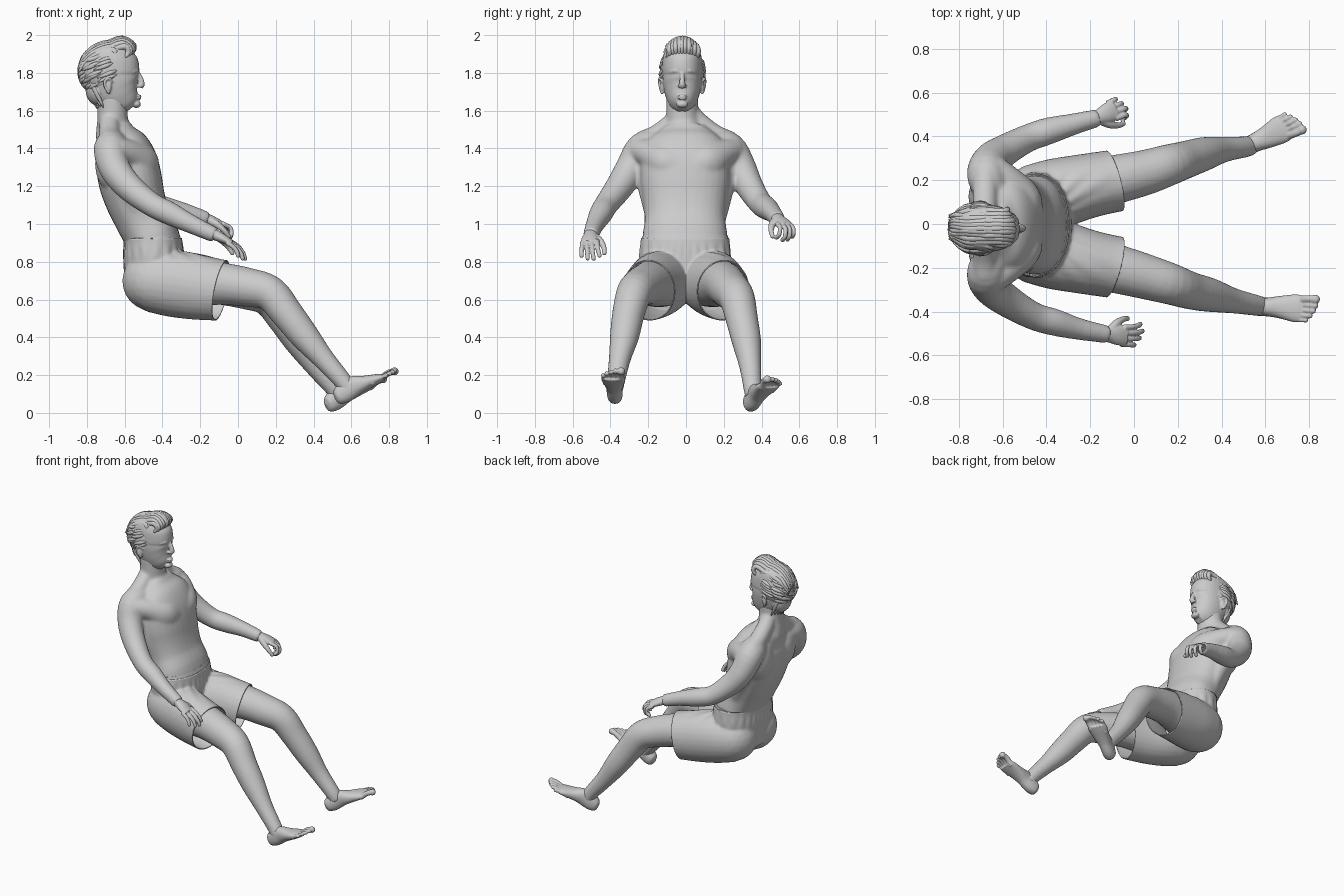
import bpy, bmesh, math, random
from mathutils import Vector, Matrix

random.seed(4)
X, Z = Vector((1, 0, 0)), Vector((0, 0, 1))


def tube(bm, stations, ref=Z, n=20, power=2.0, steps=4):
    """Loft rings through (x, y, z, side radius, up radius), splined."""
    s = [Vector(p if len(p) == 5 else (*p, p[3])) for p in stations]
    s = [s[0] * 2 - s[1]] + s + [s[-1] * 2 - s[-2]]
    pts = []
    for i in range(1, len(s) - 2):
        a, b, c, d = s[i - 1:i + 3]
        for k in range(steps):
            t = k / steps
            pts.append((b * 2 + (c - a) * t + (a * 2 - b * 5 + c * 4 - d) * t**2
                        + (b * 3 - a - c * 3 + d) * t**3) / 2)
    pts.append(s[-2])
    rings = []
    for i, p in enumerate(pts):
        q0, q1 = pts[max(i - 1, 0)], pts[min(i + 1, len(pts) - 1)]
        tan = Vector((q1 - q0)[:3]).normalized()
        side = ref.cross(tan).normalized()
        up = tan.cross(side)
        ring = []
        for k in range(n):
            a = math.tau * k / n
            u, v = (math.copysign(abs(f)**(2 / power), f) for f in (math.cos(a), math.sin(a)))
            ring.append(bm.verts.new(Vector(p[:3]) + side * u * p[3] + up * v * p[4]))
        rings.append(ring)
    for r, q in zip(rings, rings[1:]):
        for k in range(n):
            bm.faces.new((r[k], r[(k + 1) % n], q[(k + 1) % n], q[k]))
    bm.faces.new(rings[0][::-1])
    bm.faces.new(rings[-1])


def ball(bm, c, r):
    r = r if isinstance(r, tuple) else (r, r, r)
    bmesh.ops.create_icosphere(bm, subdivisions=3, radius=1,
                               matrix=Matrix.Translation(c) @ Matrix.Diagonal((*r, 1)))


def finish(bm, name, voxel=0, smooth=0):
    bmesh.ops.recalc_face_normals(bm, faces=bm.faces)
    me = bpy.data.meshes.new(name)
    bm.to_mesh(me)
    bm.free()
    ob = bpy.data.objects.new(name, me)
    bpy.context.collection.objects.link(ob)
    bpy.context.view_layer.objects.active = ob
    if voxel:
        m = ob.modifiers.new("blend", 'REMESH')
        m.mode, m.voxel_size = 'VOXEL', voxel
        bpy.ops.object.modifier_apply(modifier=m.name)
    if smooth:
        m = ob.modifiers.new("soften", 'SMOOTH')
        m.factor, m.iterations = 0.5, smooth
        bpy.ops.object.modifier_apply(modifier=m.name)
    for p in ob.data.polygons:
        p.use_smooth = True
    return ob


# Body: torso, arms and legs blended together
bm = bmesh.new()
tube(bm, [(x, -.005, z, ry, rx) for x, z, ry, rx in (
    (-.44, .64, .18, .14), (-.45, .80, .215, .142), (-.453, .92, .226, .146), (-.50, 1.02, .214, .147),
    (-.54, 1.12, .224, .158), (-.568, 1.22, .238, .168), (-.588, 1.32, .236, .165),
    (-.612, 1.40, .22, .145), (-.64, 1.46, .17, .11), (-.658, 1.51, .11, .09))], X, 32, 2.3)
tube(bm, [(-.66, -.015, 1.45, .12, .095), (-.662, -.015, 1.52, .093, .087),
          (-.664, -.02, 1.57, .085, .081), (-.665, -.02, 1.68, .085, .081)], X)
arms = {-1: [(-.58, .35, 1.20, .075), (-.46, .42, 1.105, .064), (-.36, .45, 1.055, .062),
             (-.25, .48, 1.0, .050), (-.12, .505, .94, .041)],
        1: [(-.60, .33, 1.21, .075), (-.49, .39, 1.115, .064), (-.39, .425, 1.085, .062),
            (-.28, .455, 1.06, .050), (-.165, .485, 1.025, .041)]}
legs = {-1: [(.05, .24, .665, .104), (.17, .275, .632, .095), (.26, .305, .525, .086), (.35, .325, .41, .078),
             (.45, .35, .29, .059), (.55, .37, .175, .049), (.59, .378, .12, .045)],
        1: [(.05, .235, .65, .104), (.16, .27, .607, .095), (.24, .295, .50, .086), (.32, .32, .38, .078),
            (.41, .34, .25, .059), (.505, .352, .135, .049), (.535, .358, .085, .045)]}
for s in (-1, 1):
    arm = [(-.65, .13, 1.42, .075), (-.675, .225, 1.40, .089), (-.655, .288, 1.30, .083)] + arms[s]
    leg = [(-.42, .12, .70, .14), (-.25, .165, .69, .13), (-.1, .2, .685, .114)] + legs[s]
    trapezius = [(-.675, .03, 1.58, .052), (-.68, .075, 1.53, .055), (-.68, .15, 1.47, .058), (-.68, .23, 1.43, .062)]
    pec = [(-.485, .05, 1.30, .07, .09), (-.505, .12, 1.325, .08, .095), (-.575, .19, 1.37, .075), (-.65, .25, 1.39, .07)]
    lat = [(-.52, .16, 1.02, .05), (-.57, .185, 1.16, .062), (-.62, .20, 1.27, .075), (-.66, .23, 1.36, .075)]
    for limb in (arm, leg, trapezius, pec):
        tube(bm, [(p[0], p[1] * s, *p[2:]) for p in limb])
    tube(bm, [(p[0], p[1] * s, *p[2:]) for p in lat], X)
    ball(bm, (-.665, s * .125, 1.32), (.092, .11, .15))        # shoulder blade
finish(bm, "body", .009, 11)

# Hands: palm, four curled fingers and a thumb
for s, name, f, side, curl in ((-1, "right_hand", (1, -.03, -.5), (-.15, -1, -.15), 20),
                               (1, "left_hand", (.85, .38, -.35), (-.42, .88, -.1), 58)):
    w = Vector(arms[s][-1][:3])
    w.y *= s
    f = Vector(f).normalized()
    side = Vector(side)
    side = (side - f * side.dot(f)).normalized()
    up = f.cross(side)
    up *= 1 if up.z > 0 else -1
    bm = bmesh.new()
    at = lambda a, b, c: w + f * a + side * b + up * c
    tube(bm, [(*at(a, b, c), ra, rb) for a, b, c, ra, rb in (
        (-.04, 0, .004, .035, .032), (0, 0, .002, .035, .029), (.05, .002, .003, .045, .024),
        (.095, .002, 0, .048, .018))])
    for i in range(4):
        a, b, c, ang = .085 - .006 * abs(i - 1), -.036 + .026 * i, 0, 5
        path = [(*at(a, b, c), .0145)]
        for seg in (.05, .038, .03):
            seg *= (.95, 1.05, 1, .8)[i]
            a += seg * math.cos(math.radians(ang))
            c -= seg * math.sin(math.radians(ang))
            ang += curl
            b += .002 * (i - 1.5)
            path.append((*at(a, b, c), .012))
        tube(bm, path, side, 10)
        ball(bm, path[-1][:3], .0115)
    thumb = [(*at(a, b, c), r) for a, b, c, r in (
        (.015, -.02, -.005, .023), (.05, -.05, -.02, .019), (.09, -.066, -.04, .014), (.12, -.066, -.058, .012))]
    tube(bm, thumb, up, 10)
    ball(bm, thumb[-1][:3], .012)
    finish(bm, name, .004, 3)

# Feet: heel-to-ball wedge and five toes
for s, name, base, f in ((-1, "right_foot", (.562, -.377, .043), (.87, -.04, .50)),
                         (1, "left_foot", (.51, .35, .002), (.79, .40, .50))):
    f = Vector(f).normalized()
    side = Z.cross(f).normalized()
    up = f.cross(side)
    bm = bmesh.new()
    at = lambda d, l, n: Vector(base) + f * d - side * s * l + up * n
    tube(bm, [(*at(d, l, n), ra, rb) for d, l, n, ra, rb in (
        (-.025, 0, .05, .015, .022), (-.008, 0, .05, .036, .042), (.03, 0, .055, .042, .055),
        (.09, 0, .06, .043, .056), (.15, .002, .046, .052, .04), (.22, 0, .031, .064, .027),
        (.255, -.003, .022, .059, .018))], power=2.2)
    for i in range(5):
        r = .0195 if i == 0 else .0135 - .0007 * i
        l = (.045, .016, -.008, -.031, -.052)[i]
        d = (.318, .319, .309, .293, .272)[i]
        toe = [(*at(d - .09, l * .85, .022), r), (*at(d - .035, l, .03), r * .9), (*at(d, l, .022), r)]
        tube(bm, toe, n=10)
        ball(bm, toe[-1][:3], r * 1.1)
    finish(bm, name, .0045, 3)

# Head: stacked face slices given as (z, front x, back x, half width)
CY = -.02
bm = bmesh.new()
tube(bm, [((a + b) / 2, CY, z, w, (a - b) / 2) for z, a, b, w in (
    (1.610, -.538, -.60, .028), (1.633, -.515, -.66, .060), (1.67, -.515, -.72, .083),
    (1.71, -.516, -.77, .096), (1.75, -.52, -.80, .103), (1.785, -.530, -.815, .105),
    (1.815, -.522, -.825, .107), (1.88, -.535, -.82, .103), (1.93, -.575, -.78, .085),
    (1.955, -.63, -.73, .045))], X, 32, 2.15)
tube(bm, [(-.534, CY, 1.80, .012, .014), (-.519, CY, 1.77, .013, .017), (-.510, CY, 1.742, .017, .016),
          (-.518, CY, 1.722, .018, .014)], X, 12)
ball(bm, (-.505, CY, 1.737), .012)                             # nose tip
ball(bm, (-.525, CY, 1.678), (.015, .026, .007))               # upper lip
ball(bm, (-.525, CY, 1.665), (.014, .023, .007))               # lower lip
ball(bm, (-.538, CY, 1.634), (.024, .032, .02))                # chin
for s in (-1, 1):
    ball(bm, (-.523, CY + s * .014, 1.731), (.013, .009, .009))          # nostril wing
    ball(bm, (-.549, CY + s * .037, 1.783), (.011, .018, .008))          # eye
    tube(bm, [(-.535, CY + s * .014, 1.805, .007), (-.535, CY + s * .038, 1.811, .009),
              (-.556, CY + s * .066, 1.804, .007)], n=10)                # brow
    ball(bm, (-.685, CY + s * .105, 1.73), (.016, .012, .036))           # ear
    tube(bm, [(-.668, CY + s * .106, 1.75, .007), (-.68, CY + s * .116, 1.77, .008),
              (-.70, CY + s * .121, 1.765, .008), (-.707, CY + s * .12, 1.74, .008),
              (-.692, CY + s * .112, 1.705, .008), (-.68, CY + s * .105, 1.69, .008)], Vector((0, 1, 0)), 8)
finish(bm, "head", .005, 3)

# Hair: cap, swept side locks and a raised quiff
bm = bmesh.new()
C, R = Vector((-.703, CY, 1.808)), Vector((.142, .117, .132))
ball(bm, C, tuple(R))
ball(bm, (-.738, CY, 1.715), (.07, .085, .09))


def on_cap(theta, phi, r, lift=1.0):
    t, p = math.radians(theta), math.radians(phi)
    d = Vector((math.cos(p) * math.cos(t), math.cos(p) * math.sin(t), math.sin(p)))
    return (*(C + R * d * lift), r)


for s in (-1, 1):
    for row in range(9):
        phi = -36 + 10.5 * row
        for start in (66 if phi > -12 else 110, 100 if phi > -12 else 130, 140):
            j = random.uniform(-5, 5)
            tube(bm, [on_cap(s * (start + 15 * k + j), phi - 6 * k + j, r, l) for k, (r, l) in enumerate(
                ((.004, .96), (.013, .96), (.011, .98), (.002, 1.03)))], n=7, steps=3)
    for i in range(4):                                         # nape
        y = CY + s * (.012 + .02 * i)
        tube(bm, [(-.815 + .012 * i, y, 1.76, .012), (-.783 + .012 * i, y, 1.69, .013),
                  (-.745 + .012 * i, y * .9, 1.61, .003)], X, 7, steps=3)
for row, shift in ((0, 0), (1, -.07)):
    for i in range(11):
        a = (i - 5) / 5
        j = random.uniform(-.008, .008)
        y, q = CY + .078 * a, a * a
        tube(bm, [(-.57 - .03 * q + shift, y, 1.89 - .01 * q, .010),
                  (-.55 - .03 * q + shift, y + j, 1.942 - .03 * q, .015),
                  (-.61 + shift + j, y * .95, 1.981 - .04 * q - .022 * row, .017),
                  (-.69 + shift, y * .9 + j, 1.955 - .045 * q - .02 * row, .016),
                  (-.775 + shift * .6, y * .8 - j, 1.91 - .04 * q - .025 * row, .012),
                  (-.825 + shift * .3, y * .7, 1.86 - .03 * q - .03 * row, .003)],
             Vector((0, 1, 0)), 8, steps=3)
finish(bm, "hair")

# Shorts: blended hips and thighs, cut open at waist and hems, then thickened
bm = bmesh.new()
tube(bm, [(-.44, -.005, .64, .21, .15), (-.445, -.005, .80, .236, .156),
          (-.453, -.005, .93, .228, .148), (-.47, -.005, 1.0, .228, .148)], X, 32, 2.2)
for s in (-1, 1):
    ball(bm, (-.45, s * .11, .70), .157)
    tube(bm, [(-.46, s * .11, .70, .155, .16), (-.35, s * .14, .685, .155, .17), (-.22, s * .172, .667, .143, .168),
              (-.10, s * .195, .65, .137, .157), (0, s * .21, .64, .137, .155)], n=28)
shorts = finish(bm, "shorts", .01, 5)
bm = bmesh.new()
bm.from_mesh(shorts.data)
cuts = [((-.088, s * .19, .65), (1, s * .27, -.2), s) for s in (-1, 1)] + [((0, 0, .925), (0, 0, 1), 0)]
for co, no, s in cuts:
    faces = [f for f in bm.faces if s == 0 or f.calc_center_median().y * s > 0]
    geom = list({g for f in faces for g in (f, *f.edges, *f.verts)})
    bmesh.ops.bisect_plane(bm, geom=geom, plane_co=co, plane_no=no, clear_outer=True)
bm.normal_update()
for v in bm.verts:                                             # gathered pleats under the waist
    a = math.atan2(v.co.y, v.co.x + .45)
    v.co += v.normal * .0025 * math.sin(a * 24) * math.exp(-((v.co.z - .85) / .04)**2)
bm.to_mesh(shorts.data)
bm.free()
m = shorts.modifiers.new("cloth", 'SOLIDIFY')
m.thickness, m.offset = .006, 1

# Waistband
bm = bmesh.new()
tube(bm, [(-.451, -.005, .895, .235, .153), (-.456, -.005, .932, .228, .146)], X, 64, 2.25)
finish(bm, "waistband")
bpy.ops.object.select_all(action='DESELECT')
for ob in (bpy.data.objects["waistband"], shorts):
    ob.select_set(True)
bpy.ops.object.shade_smooth_by_angle(angle=math.radians(40))
